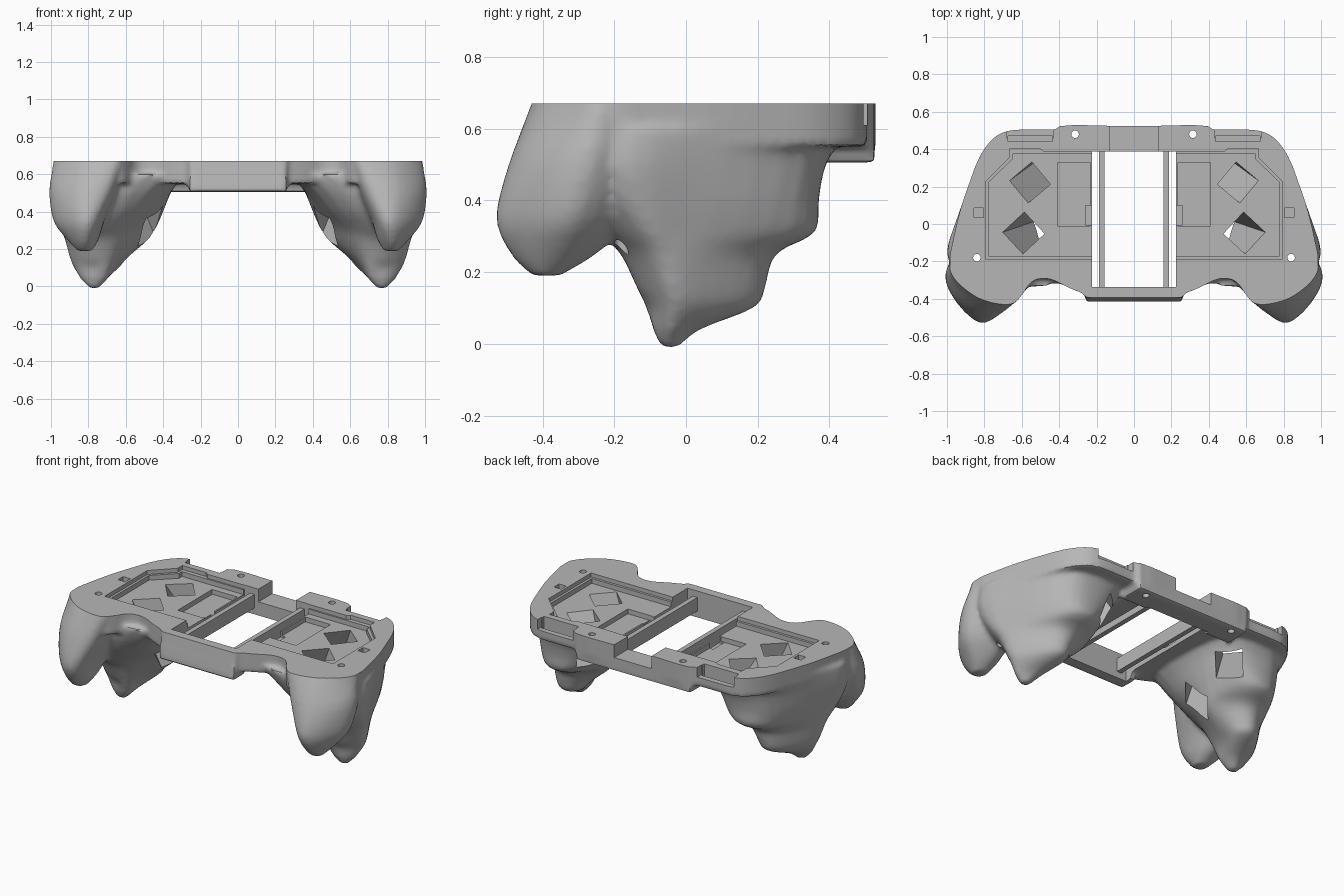
import bpy, bmesh, math
from mathutils import Vector

cube = bpy.data.objects.get("Cube")
if cube:
    bpy.data.objects.remove(cube, do_unlink=True)

scene = bpy.context.scene
TOP = .67

grey = bpy.data.materials.new("shell grey")
grey.use_nodes = True
grey.diffuse_color = (.47, .47, .47, 1)
grey.node_tree.nodes["Principled BSDF"].inputs["Base Color"].default_value = (.47, .47, .47, 1)


def spline(pts, steps, closed=False):
    """Points along a smooth curve through pts."""
    n, out = len(pts), []
    for i in range(n if closed else n - 1):
        ids = [(i + k) % n if closed else min(max(i + k, 0), n - 1) for k in (-1, 0, 1, 2)]
        a, b, c, d = (pts[j] for j in ids)
        for s in range(steps):
            t = s / steps
            out.append((b * 2 + (c - a) * t + (a * 2 - b * 5 + c * 4 - d) * t * t
                        + (b * 3 - a - c * 3 + d) * t ** 3) / 2)
    return out if closed else out + [pts[-1]]


def add_rings(bm, rings):
    """Skin a stack of closed rings and cap both ends."""
    rows = [[bm.verts.new(p) for p in ring] for ring in rings]
    faces = [bm.faces.new(rows[0]), bm.faces.new(rows[-1])]
    for low, high in zip(rows, rows[1:]):
        for i in range(len(low)):
            faces.append(bm.faces.new((low[i - 1], low[i], high[i], high[i - 1])))
    bmesh.ops.recalc_face_normals(bm, faces=faces)


def add_prism(bm, outline, z0, z1, shift=(0, 0)):
    add_rings(bm, [[(x, y, z0) for x, y in outline],
                   [(x + shift[0], y + shift[1], z1) for x, y in outline]])


def add_loft(bm, levels):
    """Smooth closed skin through outlines given at several heights."""
    rings = [spline([Vector((x, y, z)) for x, y in pts], 4, True) for z, pts in levels]
    columns = [spline(list(column), 3) for column in zip(*rings)]
    add_rings(bm, list(zip(*columns)))


def rect(x0, x1, y0, y1):
    return [(x0, y0), (x1, y0), (x1, y1), (x0, y1)]


def circle(x, y, r, n, start=0):
    angles = [math.radians(start) - math.tau * i / n for i in range(n)]
    return [(x + r * math.cos(a), y + r * math.sin(a)) for a in angles]


def make_object(name, bm):
    mesh = bpy.data.meshes.new(name)
    bm.to_mesh(mesh)
    bm.free()
    mesh.materials.append(grey)
    obj = bpy.data.objects.new(name, mesh)
    scene.collection.objects.link(obj)
    return obj


def bake(obj):
    """Replace the mesh with its modified result."""
    graph = bpy.context.evaluated_depsgraph_get()
    graph.update()
    mesh = bpy.data.meshes.new_from_object(obj.evaluated_get(graph))
    obj.modifiers.clear()
    obj.data = mesh


# Deck plate, left half
bm = bmesh.new()
edge = [(-.03, -.38), (.2, -.38), (.27, -.37), (.35, -.34), (.43, -.3), (.49, -.29),
        (.55, -.31), (.6, -.38), (.64, -.41), (.75, -.4), (.85, -.37), (.95, -.3),
        (.985, -.2), (.97, -.1), (.93, .07), (.88, .22), (.83, .35), (.77, .44),
        (.7, .49), (.6, .505), (.42, .505), (.36, .525), (.3, .53), (.13, .525), (-.03, .525)]
add_prism(bm, spline([Vector(p) for p in edge], 3), .55, .72)

# Front bar, leaning back, and the thicker rear lip
add_prism(bm, rect(-.05, .26, -.42, -.3), .505, .72, (0, .035))
add_prism(bm, rect(-.05, .4, .36, .525), .505, .7)

# Finger grip with ridges on its rear
add_loft(bm, [
    (.6, [(.32, -.28), (.3, .1), (.35, .4), (.6, .45), (.8, .35), (.94, .05), (.98, -.2), (.7, -.33)]),
    (.5, [(.42, -.25), (.36, .1), (.42, .33), (.6, .39), (.79, .33), (.94, .03), (.99, -.2), (.75, -.33)]),
    (.4, [(.5, -.2), (.4, .08), (.46, .3), (.62, .37), (.79, .31), (.93, .02), (.97, -.18), (.75, -.3)]),
    (.31, [(.59, -.16), (.44, .07), (.53, .29), (.65, .36), (.78, .29), (.92, 0), (.94, -.13), (.78, -.24)]),
    (.25, [(.63, -.14), (.48, .06), (.57, .2), (.67, .25), (.78, .2), (.91, 0), (.91, -.1), (.78, -.18)]),
    (.15, [(.67, -.11), (.6, .04), (.61, .16), (.69, .22), (.78, .17), (.89, 0), (.88, -.07), (.78, -.13)]),
    (.1, [(.69, -.1), (.65, .03), (.64, .14), (.7, .19), (.78, .14), (.87, 0), (.86, -.06), (.78, -.1)]),
    (.04, [(.71, -.08), (.7, -.03), (.71, .02), (.75, .04), (.8, .01), (.83, -.02), (.84, -.05), (.78, -.09)]),
    (-.01, circle(.77, -.045, .025, 8, 225))])

# Palm horn at the front
add_loft(bm, [
    (.72, [(.61, -.4), (.65, -.2), (.85, -.1), (.975, -.2), (.93, -.3), (.78, -.385)]),
    (.62, [(.64, -.425), (.65, -.2), (.85, -.1), (.99, -.22), (.95, -.33), (.81, -.435)]),
    (.5, [(.68, -.45), (.66, -.2), (.85, -.1), (1.005, -.25), (.96, -.39), (.82, -.49)]),
    (.35, [(.74, -.47), (.72, -.24), (.84, -.15), (.985, -.3), (.93, -.44), (.82, -.53)]),
    (.25, [(.76, -.43), (.75, -.31), (.82, -.25), (.91, -.33), (.89, -.43), (.82, -.49)]),
    (.19, circle(.82, -.39, .04, 6, 225))])
shell = make_object("shell", bm)

# Mirror and melt the volumes together
mirror = shell.modifiers.new("mirror", "MIRROR")
mirror.use_mirror_merge = False
melt = shell.modifiers.new("melt", "REMESH")
melt.mode = "VOXEL"
melt.voxel_size = .015
soften = shell.modifiers.new("soften", "SMOOTH")
soften.factor = .5
soften.iterations = 4
bake(shell)

# Carving shapes: name, outline, bottom, sideways shift at the top, mirrored or not
still = (0, 0)
cuts = [
    ("top_trim", rect(-1.2, 1.2, -1, 1), TOP, still, False),
    ("opening", rect(-.225, .225, -.337, .387), .2, still, False),
    ("recess_ledge", [(.2, -.19), (.79, -.19), (.79, .23), (.665, .355), (.665, .4),
                      (.5, .4), (.48, .385), (.2, .385)], .645, still, True),
    ("recess_floor", [(.2, -.175), (.775, -.175), (.775, .225), (.65, .345), (.65, .375),
                      (.2, .375)], .615, still, True),
    ("deep_pocket", rect(.235, .41, -.01, .33), .585, still, True),
    ("pocket_slot", rect(.2, .26, -.005, .1), .575, still, True),
    ("upper_window", circle(.366, .36, .11, 4, 5), .25, (.338, -.246), True),
    ("lower_window", circle(.42, .01, .112, 4, 2), .2, (.287, -.098), True),
    ("rear_hole", circle(.315, .48, .02, 24), 0, still, True),
    ("side_hole", circle(.84, -.18, .02, 24), -.2, still, True),
    ("square_socket", rect(.805, .855, .035, .085), .61, still, True),
    ("rear_notch", rect(-.13, .13, .3, .7), .59, still, False),
    ("edge_step", rect(.43, .68, .46, .7), .61, still, True),
    ("edge_groove", rect(.435, .675, .44, .47), .59, still, True)]

cutters = []
for name, outline, bottom, shift, mirrored in cuts:
    bm = bmesh.new()
    for side in (1, -1) if mirrored else (1,):
        add_prism(bm, [(x * side, y) for x, y in outline], bottom, .9, (shift[0] * side, shift[1]))
    cutter = make_object(name, bm)
    cutter.hide_render = True
    cutters.append(cutter)
    carve = shell.modifiers.new(name, "BOOLEAN")
    carve.operation = "DIFFERENCE"
    carve.object = cutter
    carve.solver = "MANIFOLD"
bake(shell)
for cutter in cutters:
    bpy.data.objects.remove(cutter, do_unlink=True)

# Smooth skin with crisp machined edges
shell.data.shade_smooth()
shell.data.set_sharp_from_angle(angle=math.radians(30))

# Thin rails across the opening
for side, name in ((1, "left_rail"), (-1, "right_rail")):
    bm = bmesh.new()
    add_prism(bm, [(x * side, y) for x, y in rect(.157, .188, -.345, .395)], .545, .63)
    make_object(name, bm)
